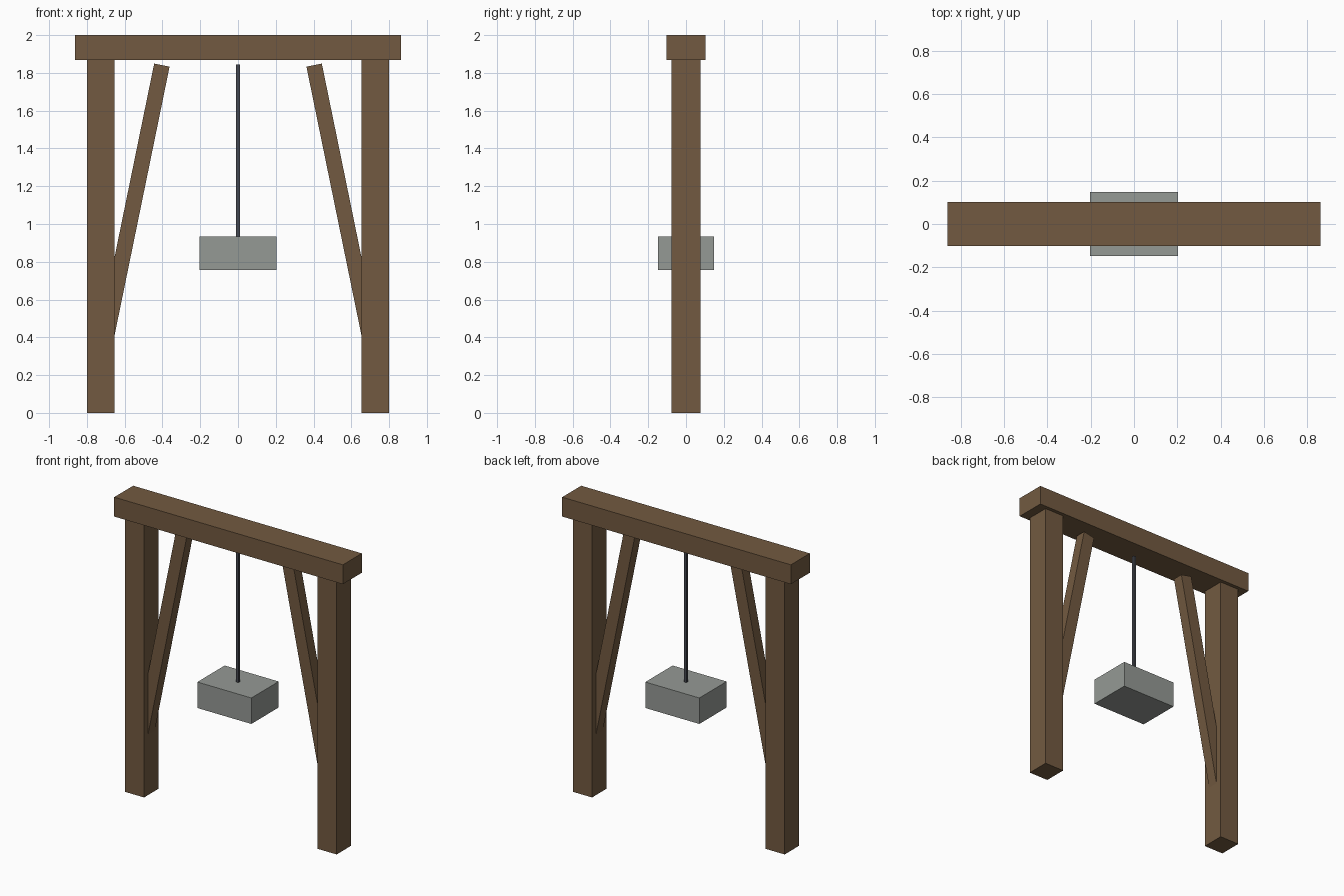
import bpy
from math import sin, cos
from mathutils import Vector

cube = bpy.data.objects.get("Cube")
if cube:
    bpy.data.objects.remove(cube, do_unlink=True)


def material(name, rgb):
    mat = bpy.data.materials.new(name)
    mat.use_nodes = True
    mat.diffuse_color = (*rgb, 1)
    mat.node_tree.nodes["Principled BSDF"].inputs["Base Color"].default_value = (*rgb, 1)
    return mat


wood = material("brown wood", (0.17, 0.102, 0.052))
stone = material("grey stone", (0.30, 0.32, 0.30))
iron = material("dark iron", (0.06, 0.065, 0.08))


def box(name, size, centre, mat, tilt=0):
    bpy.ops.mesh.primitive_cube_add(size=1, location=centre, rotation=(0, tilt, 0))
    ob = bpy.context.object
    ob.name = name
    ob.scale = size
    bpy.ops.object.transform_apply(location=False, rotation=False, scale=True)
    ob.data.materials.append(mat)
    return ob


# Crossbeam
beam_bottom = 1.868
box("crossbeam", (1.724, 0.204, 2 - beam_bottom), (0, 0, (2 + beam_bottom) / 2), wood)

# Posts and leaning braces, one pair per side
lean, brace_length = 0.202, 1.55
for side, label in ((1, "left"), (-1, "right")):
    box(label + "_post", (0.145, 0.156, beam_bottom),
        (side * 0.726, 0, beam_bottom / 2), wood)
    top = Vector((side * 0.403, 0, 1.841))
    along = Vector((-side * sin(lean), 0, cos(lean)))
    box(label + "_brace", (0.083, 0.073, brace_length),
        top - along * brace_length / 2, wood, -side * lean)

# Hanging rod and weight
box("hanging_rod", (0.019, 0.019, 0.925), (0, 0, 1.383), iron)
box("hanging_weight", (0.407, 0.294, 0.177), (0, 0, 0.845), stone)
